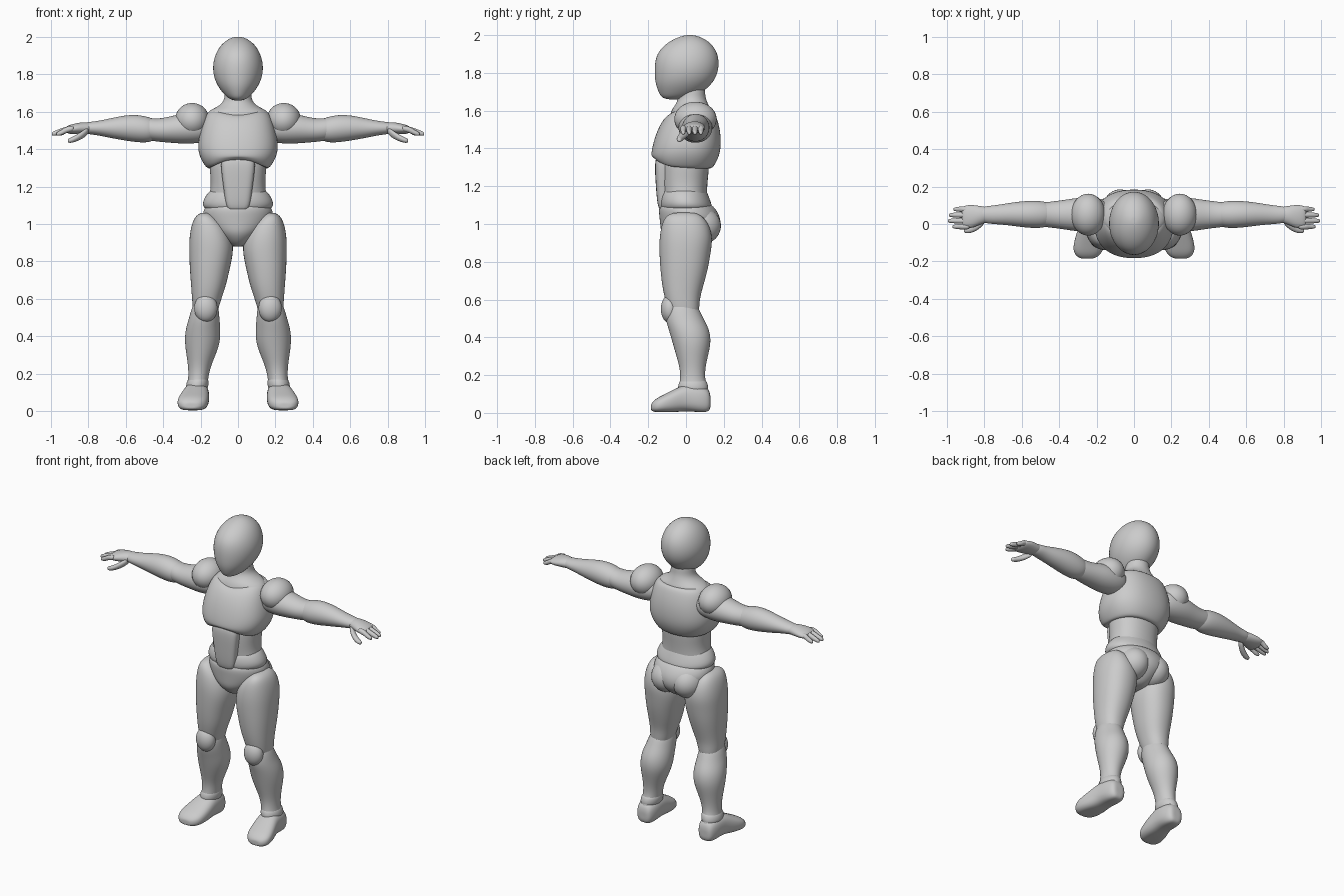
import bpy
import bmesh
from math import sin, cos, pi
from mathutils import Vector

default_cube = bpy.data.objects.get("Cube")
if default_cube:
    bpy.data.objects.remove(default_cube, do_unlink=True)

grey = bpy.data.materials.new("plain grey")
grey.use_nodes = True
GREY_VALUE = (0.6, 0.6, 0.6, 1)
grey.diffuse_color = GREY_VALUE
grey.node_tree.nodes["Principled BSDF"].inputs["Base Color"].default_value = GREY_VALUE

# Which world axes the length, width and depth of a loft run along
AXES = {"X": (0, 1, 2), "Y": (1, 0, 2), "Z": (2, 0, 1)}


def finish(name, bm, paired, levels):
    """Turn a bmesh into a smooth grey object, mirrored when paired."""
    bmesh.ops.recalc_face_normals(bm, faces=bm.faces)
    for face in bm.faces:
        face.smooth = True
    mesh = bpy.data.meshes.new(name)
    bm.to_mesh(mesh)
    bm.free()
    mesh.materials.append(grey)
    part = bpy.data.objects.new(name, mesh)
    bpy.context.collection.objects.link(part)
    if paired:
        mirror = part.modifiers.new("Mirror", "MIRROR")
        mirror.use_mirror_merge = False
    if levels:
        smooth = part.modifiers.new("Smooth", "SUBSURF")
        smooth.levels = smooth.render_levels = levels
    return part


def signed_power(value, power):
    return abs(value) ** power * (1 if value >= 0 else -1)


def loft(name, rings, axis="Z", square=1.0, paired=False, tweak=None, sides=20):
    """Skin rounded rings given in hundredths: position, then the
    low and high bounds on each of the two other axes."""
    along, across, deep = AXES[axis]
    bm = bmesh.new()
    loops = []
    for index, (place, low_u, high_u, low_v, high_v) in enumerate(rings):
        loop = []
        for step in range(sides):
            angle = 2 * pi * step / sides
            u = signed_power(cos(angle), square) * 1.02
            v = signed_power(sin(angle), square) * 1.02
            co = Vector((0, 0, 0))
            co[along] = place
            co[across] = (low_u + high_u) / 2 + u * (high_u - low_u) / 2
            co[deep] = (low_v + high_v) / 2 + v * (high_v - low_v) / 2
            co *= 0.01
            if tweak:
                tweak(co, index)
            loop.append(bm.verts.new(co))
        loops.append(loop)
    for first, second in zip(loops, loops[1:]):
        for step in range(sides):
            after = (step + 1) % sides
            bm.faces.new((first[step], first[after], second[after], second[step]))
    for end in (loops[0], loops[-1]):
        bmesh.ops.poke(bm, faces=[bm.faces.new(end)])
    return finish(name, bm, paired, 2)


def ellipsoid(name, centre, radii, paired=True):
    bm = bmesh.new()
    bmesh.ops.create_uvsphere(bm, u_segments=32, v_segments=20, radius=1)
    for vert in bm.verts:
        vert.co = Vector(c + r * p for c, r, p in zip(centre, radii, vert.co))
    return finish(name, bm, paired, 0)


def even(rows):
    """Expand centred rows (height, half width, front, back)."""
    return [(z, -half, half, front, back) for z, half, front, back in rows]


# Head with a narrow chin and a rounded skull
loft("head", even([
    (200, 2, 0, 4), (199, 5, -4, 8), (196, 9, -10, 13), (191, 12, -15, 16.5),
    (185, 13.5, -16.5, 17.5), (179, 13, -16.5, 16.5), (174, 11, -16, 13.5),
    (170, 8, -14.5, 9), (167, 5, -13, 3), (166, 2, -10, -2)]))

# Neck flowing into the sloping shoulders
loft("neck", even([
    (174, 7, -4, 10), (168, 7, -4, 10), (165, 8, -4.5, 11), (162.5, 11, -6, 12),
    (160.5, 16, -7.5, 13), (156, 18, -9, 14), (150, 16, -9, 14)]))


def shape_chest(co, index):
    """Notch the neckline and arch the lower front edge."""
    if co.y < 0:
        middle = max(0, 1 - abs(co.x) / 0.12)
        if index < 2:
            co.z -= 0.025 * middle
        if index > 5:
            co.z += 0.05 * max(0, 1 - (co.x / 0.16) ** 2)


# Armoured chest shell
loft("chest", even([
    (160, 11, -5, 11), (161, 15, -7, 14), (157, 18, -11, 16), (150, 20, -15, 18),
    (142, 21.5, -17.5, 18.5), (136, 20.5, -18.5, 17.5), (131, 17.5, -17.5, 15),
    (129, 15.5, -16, 13), (130, 12, -11, 10)]), square=0.85, tweak=shape_chest)

# Waist, with a raised front panel that tapers down
loft("waist", even([
    (136, 15, -13, 12), (129, 15, -13, 12), (124, 14.5, -13, 11.5),
    (118, 14.5, -12.5, 11), (112, 16, -12, 11), (106, 16, -11, 11)]), square=0.9)
loft("belly_panel", even([
    (136, 9, -16, -7), (130, 9, -16.5, -7), (122, 8, -16, -7),
    (114, 7, -15.5, -7), (107, 6, -14.5, -7)]), square=0.6)

# Flared hip band and rounded pelvis
loft("hip_band", even([
    (119, 13, -11, 10), (117, 16, -13, 11), (112, 19, -14, 13),
    (108.5, 18.5, -13.5, 14), (107, 15, -12, 12)]))
loft("pelvis", even([
    (111, 15, -12, 12), (109, 18, -14.5, 15), (104, 19, -14, 18),
    (99, 17, -13.5, 18.5), (95, 13, -13, 17), (91, 8, -10, 13),
    (88, 4, -6, 8)]))
ellipsoid("buttock", (0.075, 0.075, 0.99), (0.095, 0.11, 0.1))

# Thighs
loft("thigh", [
    (106, 15, 20, -7, 5), (104, 12, 23, -11, 9), (99, 6, 25, -13, 12.5),
    (92, 3, 26, -14, 14), (85, 2.5, 26, -14, 13), (76, 4.5, 25.7, -13.5, 11.5),
    (67, 6.5, 25, -12.5, 9), (60, 9, 24.5, -11, 7), (53, 11, 24, -9, 7),
    (48, 13, 22, -6, 5)], square=0.9, paired=True)

# Lower legs with a full calf and an ankle cuff
loft("lower_leg", [
    (60, 13, 22, -8, 3), (56, 10.5, 24.5, -10.5, 6.5), (50, 10, 26, -11, 9),
    (44, 9.5, 28, -9, 12.5), (37, 9.5, 28.5, -7, 13.2), (30, 12, 27.5, -5, 11.5),
    (23, 15, 26.5, -3, 10), (17, 16, 26.5, -3, 10), (13, 16.5, 27.5, -4, 12),
    (8, 17, 27, -4, 12)], paired=True)
ellipsoid("knee_pad", (0.172, -0.085, 0.55), (0.062, 0.048, 0.075))
loft("ankle_cuff", [
    (18, 17, 25, -2, 9), (17, 15.7, 27, -3.5, 11), (13, 15.8, 28, -4.5, 12),
    (11, 17, 27, -3, 11)], paired=True)


def flatten_sole(co, index):
    co.z = max(co.z, 0.004)


# Feet pointing slightly outward
loft("foot", [
    (13, 19, 25, 3, 9), (12, 17, 27, 0, 13), (7, 15.5, 28.5, 0, 15),
    (0, 15.5, 29, 1, 15.5), (-6, 15.5, 31, 0, 12.5), (-12, 16, 32.5, 0, 9.5),
    (-16, 17.5, 32, 0, 7.5), (-18.5, 21, 29, 1, 5)],
    axis="Y", square=0.8, paired=True, tweak=flatten_sole)

# Shoulder caps and arms held straight out
ellipsoid("shoulder_cap", (0.245, 0.05, 1.555), (0.092, 0.112, 0.092))
loft("upper_arm", [
    (14, -1, 12, 145, 158), (22, -4, 14, 143, 159), (30, -4, 14, 143, 159),
    (36, -3, 13, 143.5, 157.5), (43, -2, 12, 144, 156), (49, -1.5, 11.5, 145, 157),
    (53, 1, 10, 147, 156)], axis="X", paired=True)
loft("forearm", [
    (43, 1, 10, 146, 155), (47, -2, 12, 143.5, 157), (54, -2.2, 12.5, 143.7, 158.5),
    (61, -1.5, 12, 144.8, 158), (68, -0.5, 11, 146, 156.5), (75, 0, 9.8, 147.5, 155),
    (80, 0.5, 9.5, 148, 154.5), (83, 2, 8, 149, 154)], axis="X", paired=True)

# Hands: palm, four drooping fingers and a lowered thumb
loft("palm", [
    (78, 1, 9, 148.5, 154), (82, 0, 9.5, 148, 154.5), (86, -2, 10.2, 148, 154),
    (90, -2.5, 10, 148, 153), (92, -1.5, 9, 149, 152)], axis="X", paired=True)
for number, (finger, tip) in enumerate(
        [("index", 97), ("middle", 99.5), ("ring", 99), ("little", 96.5)]):
    side = -3 + 3.1 * number
    loft(finger + "_finger", [
        (88, side, side + 3.2, 149.5, 152.7), (92, side, side + 3.2, 148.7, 152.2),
        (tip - 3, side + 0.2, side + 3, 147.3, 150.5),
        (tip, side + 0.6, side + 2.5, 147, 149.2)],
        axis="X", paired=True, sides=10)
loft("thumb", [
    (80, 0, 4, 148, 152), (83, -3, 1.5, 145.5, 150), (87, -5, -1, 143.8, 147.3),
    (90, -5, -2, 143.2, 146), (91, -4.3, -2.7, 143.7, 145.3)],
    axis="X", paired=True, sides=12)
